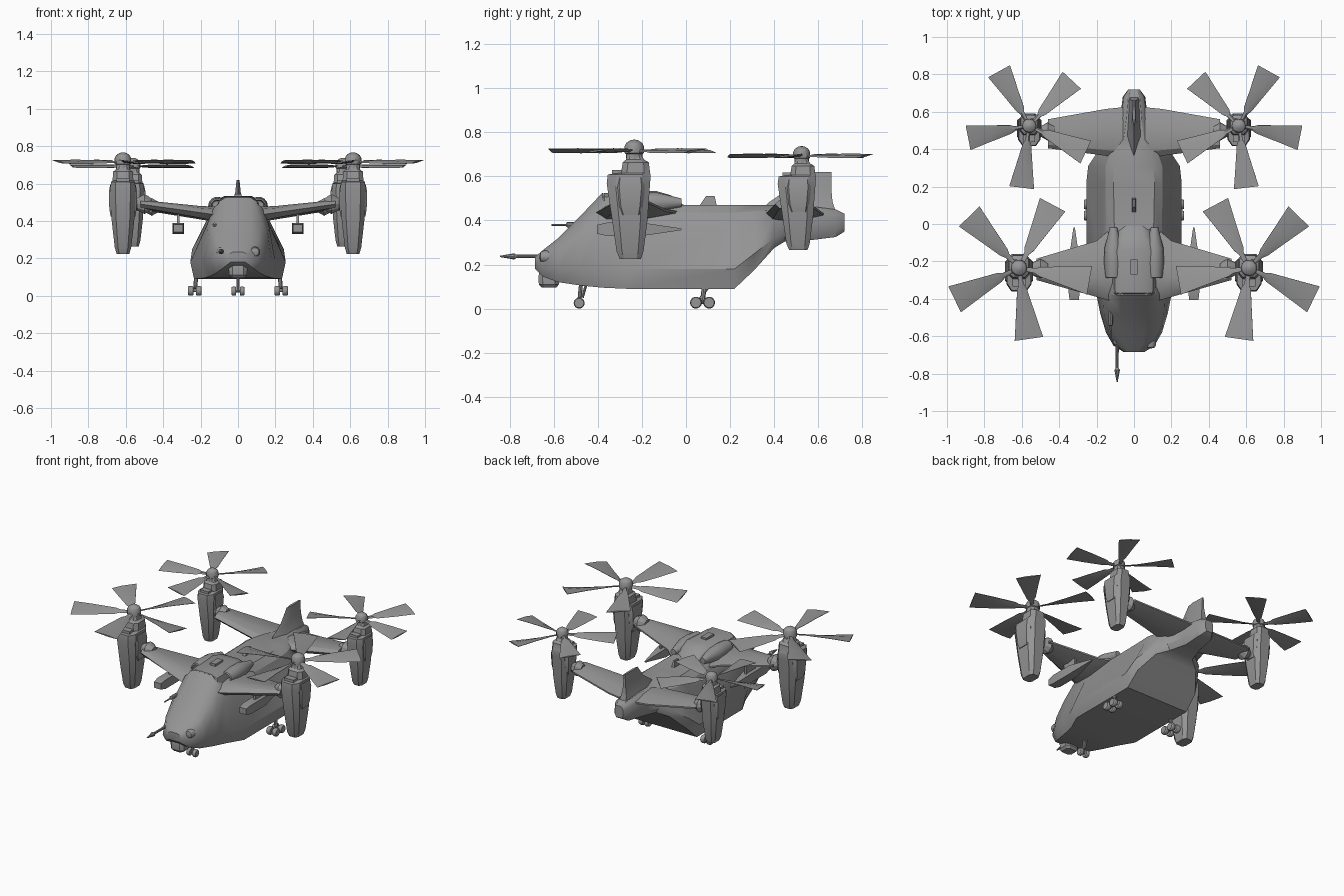
import bpy, bmesh
from math import sin, cos, pi, radians
from mathutils import Vector, Matrix

if "Cube" in bpy.data.objects:
    bpy.data.objects.remove(bpy.data.objects["Cube"])

grey = bpy.data.materials.new("dark_grey")
grey.diffuse_color = (.3, .3, .3, 1)
grey.use_nodes = True
grey.node_tree.nodes["Principled BSDF"].inputs["Base Color"].default_value = grey.diffuse_color


def loft(name, rings, smooth=28):
    """Skin a list of equal-length point rings and cap both ends."""
    bm = bmesh.new()
    vs = [[bm.verts.new(p) for p in r] for r in rings]
    n = len(rings[0])
    for a, b in zip(vs, vs[1:]):
        for i in range(n):
            j = (i + 1) % n
            bm.faces.new((a[i], a[j], b[j], b[i]))
    bm.faces.new(vs[0])
    bm.faces.new(vs[-1])
    bmesh.ops.recalc_face_normals(bm, faces=bm.faces)
    me = bpy.data.meshes.new(name)
    bm.to_mesh(me)
    bm.free()
    me.materials.append(grey)
    ob = bpy.data.objects.new(name, me)
    bpy.context.collection.objects.link(ob)
    bpy.context.view_layer.objects.active = ob
    ob.select_set(True)
    bpy.ops.object.shade_smooth_by_angle(angle=radians(smooth))
    ob.select_set(False)
    return ob


def pair(name, rings):
    """Left and right mirrored copies (rings given for +x)."""
    for side, s in (("right", 1), ("left", -1)):
        loft(f"{name}_{side}", [[(s * p[0], p[1], p[2]) for p in r] for r in rings])


def half(y, pts):
    """Symmetric cross-section at y from half-profile points (x, z)."""
    return [(x, y, z) for x, z in pts] + [(-x, y, z) for x, z in reversed(pts)]


def lathe(profile, centre, axis, n=12):
    """Rings for a turned part: profile is (radius, distance along axis)."""
    rot = Vector(axis).to_track_quat('Z', 'Y').to_matrix()
    c = Vector(centre)
    return [[c + rot @ Vector((r * cos(2 * pi * i / n), r * sin(2 * pi * i / n), d))
             for i in range(n)] for r, d in profile]


def rod(a, b, r, n=8):
    d = Vector(b) - Vector(a)
    return lathe([(r, 0), (r, d.length)], a, d, n)


def ball(c, r):
    return lathe([(r * max(sin(pi * i / 6), .02), -r * cos(pi * i / 6)) for i in range(7)], c, (0, 0, 1))


def box(x0, x1, y0, y1, z0, z1):
    return [[(x0, y0, z), (x1, y0, z), (x1, y1, z), (x0, y1, z)] for z in (z0, z1)]


def octagon(cx, hx, y0, y1, z, k=.4):
    ex, ey = hx * k, (y1 - y0) * k / 2
    return [(cx - hx + ex, y0, z), (cx + hx - ex, y0, z), (cx + hx, y0 + ey, z), (cx + hx, y1 - ey, z),
            (cx + hx - ex, y1, z), (cx - hx + ex, y1, z), (cx - hx, y1 - ey, z), (cx - hx, y0 + ey, z)]


def wing_ring(x, y0, y1, z, t):
    c = y1 - y0
    return [(x, y0, z), (x, y0 + .12 * c, z + .35 * t), (x, y0 + .35 * c, z + .5 * t), (x, y0 + .7 * c, z + .35 * t),
            (x, y1, z + .005), (x, y1, z - .005), (x, y0 + .5 * c, z - .5 * t), (x, y0 + .12 * c, z - .4 * t)]


# fuselage: y, then half-profile floor, chine, shoulder, roof (a rounding point is added under the roof)
body = [(-.685, (.04, .18), (.055, .20), (.045, .22), (.025, .235)),
        (-.65, (.085, .145), (.11, .18), (.10, .235), (.045, .265)),
        (-.58, (.12, .12), (.15, .18), (.135, .27), (.06, .32)),
        (-.48, (.15, .105), (.18, .18), (.16, .33), (.07, .42)),
        (-.38, (.18, .095), (.20, .18), (.165, .38), (.07, .525)),
        (-.27, (.235, .09), (.255, .18), (.165, .385), (.10, .47)),
        (.22, (.235, .09), (.255, .18), (.17, .385), (.11, .47)),
        (.31, (.23, .175), (.245, .25), (.17, .40), (.105, .47)),
        (.40, (.16, .275), (.185, .32), (.14, .41), (.08, .47)),
        (.45, (.09, .305), (.11, .34), (.10, .42), (.055, .47)),
        (.56, (.055, .31), (.075, .35), (.07, .43), (.04, .465)),
        (.68, (.045, .325), (.06, .355), (.055, .42), (.03, .45)),
        (.72, (.02, .35), (.03, .37), (.03, .41), (.015, .43))]
rings = []
for y, f, c, s, t in body:
    shoulder = (s[0] * .55 + t[0] * .45 + .06 * s[0], s[1] * .4 + t[1] * .6)
    rings.append(half(y, (f, c, s, shoulder, t)))
loft("fuselage", rings, 32)

# roof hump over the wing, with side engine intakes
hump = [(-.41, .10, .05, .48), (-.37, .12, .06, .525), (-.14, .12, .07, .535), (-.07, .10, .055, .515), (-.01, .08, .045, .47)]
loft("roof_hump", [half(y, [(w0, .42), (w0, .46), ((w0 + w1) / 2 + .01, zt - .018), (w1, zt)]) for y, w0, w1, zt in hump])
pair("engine_intake", lathe([(.005, .05), (.028, .05), (.034, 0), (.042, .005), (.05, .08), (.048, .16), (.02, .27)],
                            (.11, -.29, .48), (0, 1, 0), 14))
loft("roof_box", box(-.02, .02, -.27, -.19, .53, .545))
loft("roof_antenna", [[(-.012, .06, .465), (.012, .06, .465), (.012, .14, .465), (-.012, .14, .465)],
                      [(-.006, .09, .51), (.006, .09, .51), (.006, .13, .51), (-.006, .13, .51)]])

# tail fin
loft("tail_fin", [[(0, y0, z), (w, y0 + .35 * (y1 - y0), z), (w * .6, y1, z), (-w * .6, y1, z), (-w, y0 + .35 * (y1 - y0), z)]
                  for z, y0, y1, w in ((.44, .33, .68, .045), (.485, .38, .665, .03), (.54, .46, .66, .016), (.62, .52, .66, .008))])

# wings and the fairings that carry the nacelles
pair("front_wing", [wing_ring(*w) for w in ((.05, -.42, .0, .43, .09), (.13, -.41, -.03, .435, .085),
                                            (.20, -.39, -.09, .445, .07), (.52, -.30, -.185, .49, .045))])
pair("rear_wing", [wing_ring(*w) for w in ((.0, .35, .63, .425, .08), (.15, .365, .615, .435, .07),
                                           (.46, .405, .56, .475, .05))])
pair("front_wing_fairing", lathe([(.03, -.02), (.045, 0), (.055, .02), (.035, .06), (.045, .09)], (.48, -.24, .49), (1, 0, 0), 10))
pair("rear_wing_fairing", lathe([(.03, -.02), (.04, 0), (.05, .015), (.03, .05), (.04, .08)], (.445, .495, .475), (1, 0, 0), 10))

# nacelle: height, front offset, back offset, half width
nacelle = [(.0, -.065, .03, .034), (.035, -.08, .042, .044), (.175, -.10, .06, .060), (.345, -.125, .072, .068),
           (.385, -.12, .075, .064), (.392, -.06, .072, .056), (.44, -.052, .066, .052), (.452, -.038, .045, .038), (.475, -.032, .032, .03)]
hub = [(.038, .42), (.038, .478), (.044, .482), (.044, .512), (.036, .528), (.018, .54), (.003, .543)]

for place, cx, hy, z0, k, first in (("front", .615, -.235, .224, 1, -26), ("rear", .56, .525, .265, .87, -11)):
    pair(f"{place}_nacelle", [octagon(cx, w * k, hy + a * k, hy + b * k, z0 + z * k) for z, a, b, w in nacelle])
    pair(f"{place}_rotor_hub", lathe([(r * k, d * k) for r, d in hub], (cx, hy, z0), (0, 0, 1), 12))
    # side cowl panels and an exhaust block on each nacelle
    pair(f"{place}_nacelle_cowl", [octagon(cx, w * k, hy + a * k, hy + b * k, z0 + z * k, .25) for z, a, b, w in
                                   ((.20, -.06, .03, .066), (.24, -.075, .04, .073), (.33, -.085, .05, .076), (.37, -.08, .045, .068))])
    pair(f"{place}_nacelle_block", box(cx - .035 * k, cx + .035 * k, hy - .10 * k, hy - .03, z0 + .37 * k, z0 + .405 * k))
    # five twisted, flaring blades
    for b in range(5):
        m = Matrix.Translation((cx, hy, z0 + .492 * k)) @ Matrix.Rotation(radians(first + 72 * b), 4, 'Z')
        rings = []
        for r, c, pitch in ((.02, .022, 20), (.09, .03, 20), (.115, .055, 18), (.25, .105, 12), (.383, .155, 7)):
            r, c = r * k, c * k
            twist = m @ Matrix.Rotation(radians(pitch), 4, 'X')
            rings.append([twist @ Vector((r, y, z)) for y, z in ((-c / 2, 0), (-.1 * c, .005), (c / 2, .001),
                                                                 (c / 2, -.001), (-.1 * c, -.004))])
        pair(f"{place}_rotor_blade_{b + 1}", rings)

# underwing stores on pylons
pair("wing_store", [[(.32 + sx * w, y, .36 + sz * h) for sx, sz in ((-1, -1), (1, -1), (1, 1), (-1, 1))]
                    for y, w, h in ((-.405, .025, .02), (-.36, .03, .03), (-.2, .03, .03), (-.02, .004, .004))])
pair("store_pylon", box(.314, .326, -.28, -.18, .38, .465))

# nose equipment
loft("refuel_probe", lathe([(.016, 0), (.016, .06), (.009, .08), (.008, .26), (.015, .27), (.012, .285), (.003, .335)],
                           (-.09, -.51, .237), (0, -1, 0), 10))
loft("probe_base", ball((-.09, -.625, .235), .025))
loft("nose_sensor", lathe([(.026, 0), (.028, .1), (.022, .115), (.005, .12)], (.09, -.545, .235), (0, -1, 0)))
loft("pitot_tube", lathe([(.012, 0), (.012, .08), (.005, .085), (.004, .15)], (-.125, -.46, .38), (0, -1, 0), 8))
loft("chin_turret", [octagon(0, w, -.62 - w, -.62 + w * .9, z) for z, w in ((.095, .035), (.11, .048), (.145, .05), (.165, .045))])

# landing gear
wheel = lambda x, y, r, w: lathe([(r * .5, -w), (r * .85, -w), (r, -w * .5), (r, w * .5), (r * .85, w), (r * .5, w)],
                                 (x, y, r), (1, 0, 0), 14)
pair("nose_wheel", wheel(.022, -.485, .025, .012))
loft("nose_axle", rod((-.025, -.485, .025), (.025, -.485, .025), .007))
loft("nose_strut", rod((0, -.485, .025), (0, -.475, .13), .009))
loft("nose_brace", rod((0, -.47, .05), (0, -.45, .12), .006))
for i, y in enumerate((.045, .105)):
    pair(f"main_wheel_outer_{i + 1}", wheel(.253, y, .027, .014))
    pair(f"main_wheel_inner_{i + 1}", wheel(.21, y, .027, .014))
    pair(f"main_axle_{i + 1}", rod((.205, y, .027), (.255, y, .027), .007))
pair("main_bogie", rod((.23, .04, .03), (.23, .11, .03), .009))
pair("main_strut", rod((.23, .075, .03), (.222, .085, .12), .011))
pair("main_brace", rod((.23, .06, .04), (.222, .11, .11), .006))
